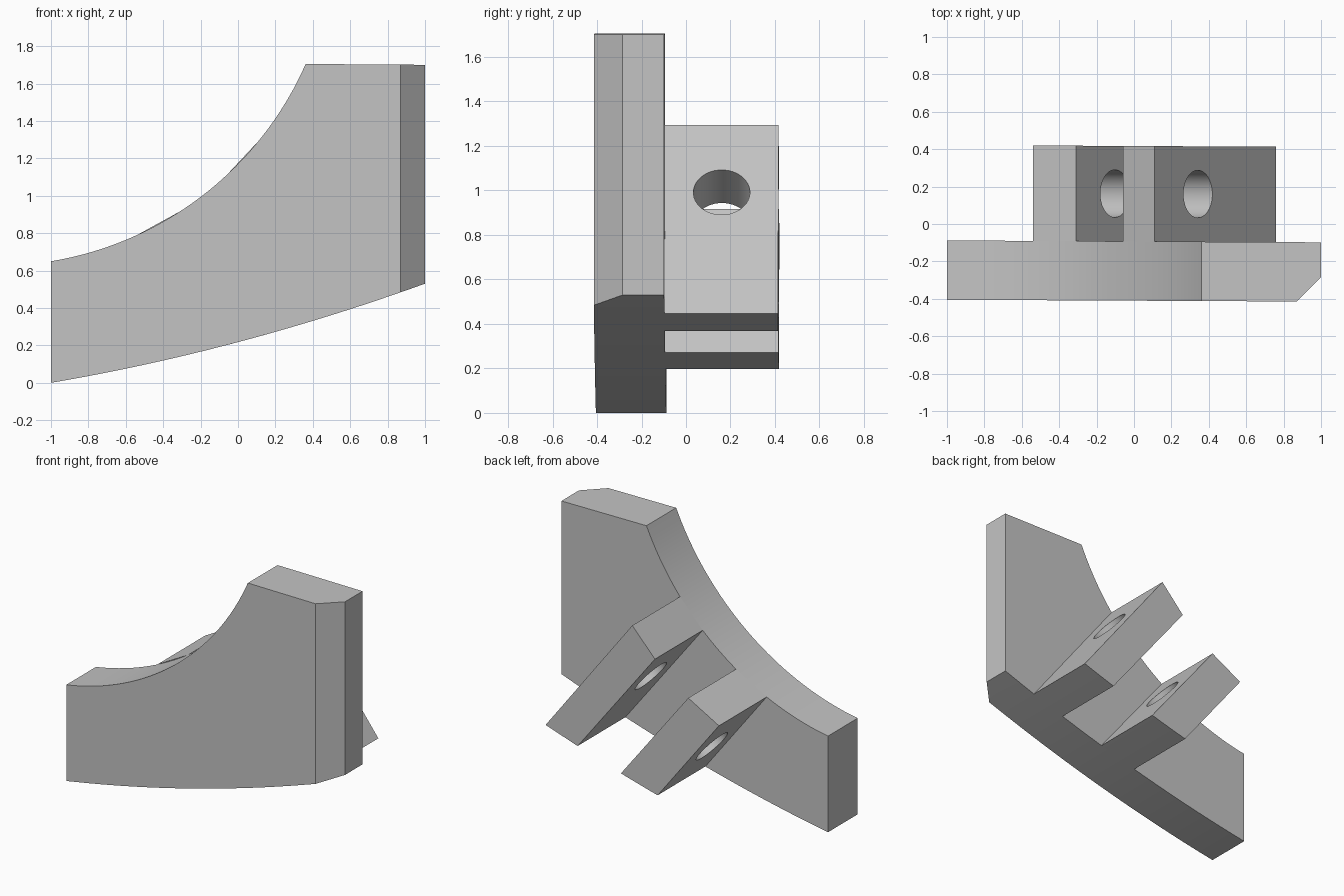
import bpy, bmesh, math
from mathutils import Vector, Matrix

cube = bpy.data.objects.get("Cube")
if cube:
    bpy.data.objects.remove(cube, do_unlink=True)

grey = bpy.data.materials.new("plain grey")
grey.use_nodes = True
colour = (0.55, 0.55, 0.55, 1)
grey.diffuse_color = colour
grey.node_tree.nodes["Principled BSDF"].inputs["Base Color"].default_value = colour

FRONT, MID, BACK = -0.41, -0.093, 0.417
SKEW = -0.005                       # the part sits very slightly turned
ARC_X, ARC_Z, ARC_R = -1.293, 2.435, 1.809
SLANT = Vector((0.65, 0, -0.845)).normalized()
ACROSS = Vector((-SLANT.z, 0, SLANT.x))


def upper(x):
    return ARC_Z - math.sqrt(ARC_R ** 2 - (x - ARC_X) ** 2)


def lower(x):
    return 0.2175 + 0.265 * x + 0.0475 * x * x


def spread(a, b, n):
    return [a + (b - a) * i / n for i in range(n + 1)]


def prism(name, outline, y0, y1):
    """Extrude an x-z outline from y0 to y1."""
    bm = bmesh.new()
    face = bm.faces.new([bm.verts.new((x, y0, z)) for x, z in outline])
    new = bmesh.ops.extrude_face_region(bm, geom=[face])["geom"]
    moved = [v for v in new if isinstance(v, bmesh.types.BMVert)]
    bmesh.ops.translate(bm, verts=moved, vec=(0, y1 - y0, 0))
    return name, bm


def finish(name, bm):
    bmesh.ops.recalc_face_normals(bm, faces=bm.faces)
    for v in bm.verts:
        v.co.y += SKEW * v.co.x
    mesh = bpy.data.meshes.new(name)
    bm.to_mesh(mesh)
    bm.free()
    mesh.materials.append(grey)
    ob = bpy.data.objects.new(name, mesh)
    bpy.context.collection.objects.link(ob)
    return ob


def smooth(ob):
    bpy.ops.object.select_all(action='DESELECT')
    ob.select_set(True)
    bpy.context.view_layer.objects.active = ob
    bpy.ops.object.shade_smooth_by_angle(angle=math.radians(25))


# Curved plate with a chamfered front corner
outline = [(x, lower(x)) for x in spread(-1, 1, 24)] + [(1, 1.7)]
outline += [(x, upper(x)) for x in spread(0.362, -1, 40)]
name, bm = prism("curved_plate", outline, FRONT, MID)
cut = bmesh.ops.bisect_plane(
    bm, geom=bm.verts[:] + bm.edges[:] + bm.faces[:], clear_outer=True,
    plane_co=(0.87, FRONT, 0), plane_no=(1, -1, 0))["geom_cut"]
bmesh.ops.edgeloop_fill(bm, edges=[e for e in cut if isinstance(e, bmesh.types.BMEdge)])
plate = finish(name, bm)
smooth(plate)

# Pin hole cutter running through both lugs
bm = bmesh.new()
turn = ACROSS.to_track_quat('Z', 'Y').to_matrix().to_4x4()
bmesh.ops.create_cone(bm, cap_ends=True, segments=48, radius1=0.127, radius2=0.127,
                      depth=2, matrix=Matrix.Translation((0.34, 0.162, 0.99)) @ turn)
cutter = finish("pin_hole_cutter", bm)
cutter.hide_render = True

# Two slanted lugs: top left, top right, bottom right, bottom left
lugs = {"lower_lug": (-0.54, -0.31, 0.195, -0.08),
        "upper_lug": (-0.06, 0.11, 0.76, 0.52)}
for name, (tl, tr, br, bl) in lugs.items():
    outline = [(tl, upper(tl)), (tr, upper(tr))]
    outline += [(x, lower(x)) for x in spread(br, bl, 4)]
    lug = finish(*prism(name, outline, MID, BACK))
    mod = lug.modifiers.new("pin_hole", 'BOOLEAN')
    mod.object = cutter
    mod.operation = 'DIFFERENCE'
    mod.solver = 'EXACT'
    graph = bpy.context.evaluated_depsgraph_get()
    drilled = bpy.data.meshes.new_from_object(lug.evaluated_get(graph))
    lug.modifiers.clear()
    lug.data = drilled
    smooth(lug)

bpy.data.objects.remove(cutter, do_unlink=True)
